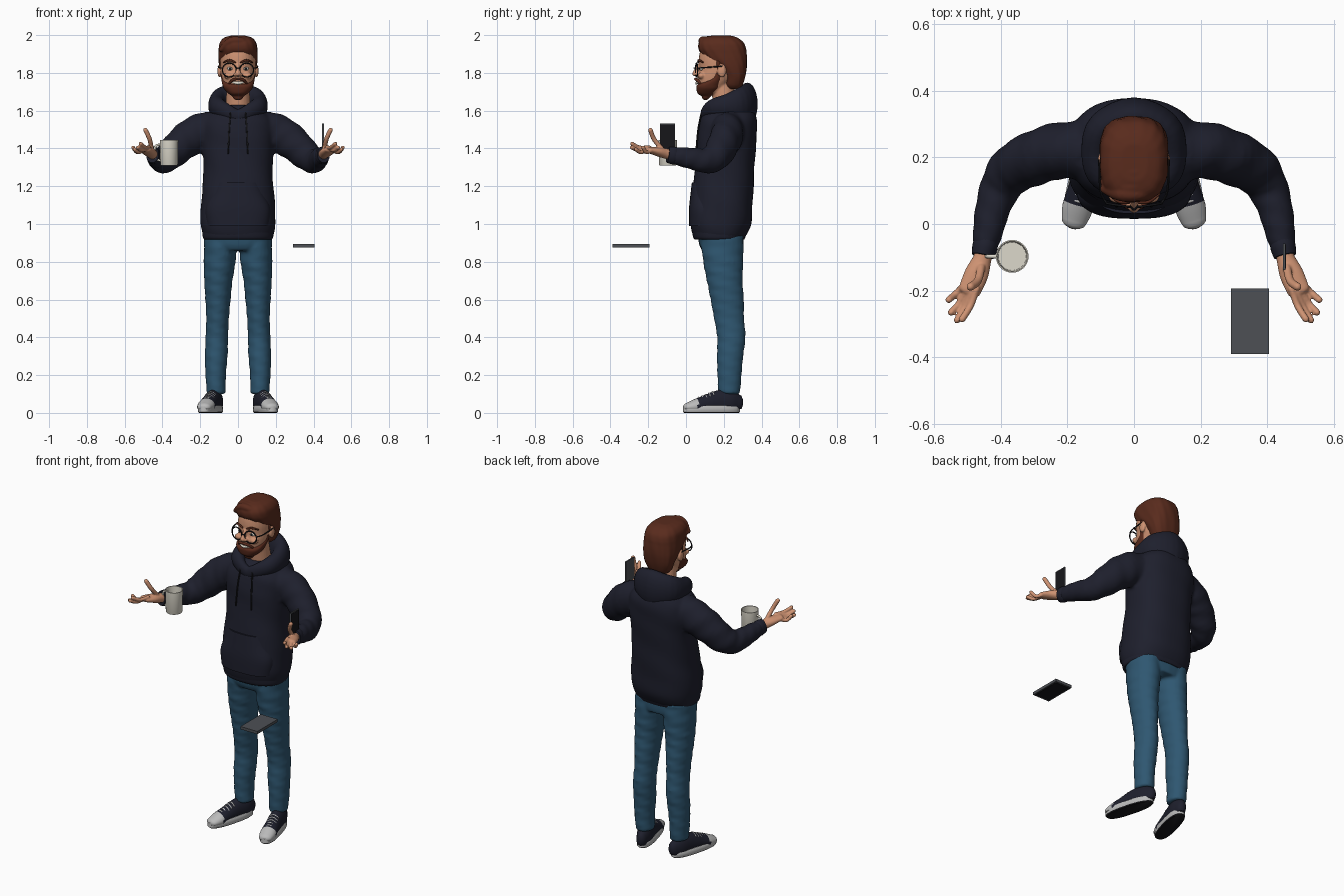
import bpy, bmesh, math
from mathutils import Vector, Matrix

cube = bpy.data.objects.get("Cube")
if cube:
    bpy.data.objects.remove(cube)

X, Y, Z = Vector((1, 0, 0)), Vector((0, 1, 0)), Vector((0, 0, 1))


def material(name, *rgb):
    m = bpy.data.materials.new(name)
    m.use_nodes = True
    m.diffuse_color = (*rgb, 1)
    m.node_tree.nodes["Principled BSDF"].inputs["Base Color"].default_value = (*rgb, 1)
    return m


NAVY = material("navy_fleece", .013, .014, .026)
DENIM = material("blue_denim", .028, .095, .165)
HAIR = material("auburn_hair", .10, .024, .012)
SKIN = material("warm_skin", .62, .29, .17)
IVORY = material("ivory", .72, .69, .6)
RUBBER = material("pale_rubber", .5, .5, .5)
BLACK = material("black", .008, .008, .01)
SLATE = material("slate_grey", .075, .08, .09)


def spline(rings, steps):
    """Smoothly resample rings of (x, y, z, half width, half depth)."""
    p = [rings[0]] + list(rings) + [rings[-1]]
    out = []
    for i in range(1, len(p) - 2):
        for s in range(steps):
            t = s / steps
            out.append([b + .5 * t * (c - a + t * (2*a - 5*b + 4*c - d + t * (3*(b - c) + d - a)))
                        for a, b, c, d in zip(p[i-1], p[i], p[i+1], p[i+2])])
    return out + [list(rings[-1])]


def tube(bm, rings, ref=Z, flat=False, n=24, power=2, steps=4, fold=0, waves=0, twist=2, ends=True):
    """Loft rounded sections along a path; flat keeps every section level."""
    pts = spline(rings, steps)
    sections = []
    for i, p in enumerate(pts):
        a, b = Vector(pts[max(i-1, 0)][:3]), Vector(pts[min(i+1, len(pts)-1)][:3])
        t = (b - a).normalized()
        side, up = X, Y
        if not flat:
            side = ref.cross(t).normalized()
            up = t.cross(side)
        sections.append((Vector(p[:3]), side, up, p[3], p[4], t, i / len(pts)))
    if ends:
        caps = []
        for sec, sign in ((sections[0], -1), (sections[-1], 1)):
            c, s, u, a, b, t, f = sec
            r = min(a, b)
            caps.append([(c + t*sign*r*math.sin(q), s, u, a*math.cos(q), b*math.cos(q), t, f)
                         for q in (.5, 1, 1.4)])
        sections = caps[0][::-1] + sections + caps[1]
    loops = []
    for c, s, u, a, b, t, f in sections:
        loop = []
        for k in range(n):
            q = 2 * math.pi * k / n
            w = 1 + fold * math.sin(waves * f + twist * q)
            cq, sq = math.cos(q), math.sin(q)
            e = 2 / power
            loop.append(bm.verts.new(c + s*(a*w*math.copysign(abs(cq)**e, cq))
                                     + u*(b*w*math.copysign(abs(sq)**e, sq))))
        loops.append(loop)
    for lo, hi in zip(loops, loops[1:]):
        for k in range(n):
            bm.faces.new((lo[k-1], lo[k], hi[k], hi[k-1]))
    bm.faces.new(loops[0][::-1])
    bm.faces.new(loops[-1])


def ball(bm, centre, size):
    m = Matrix.Translation(centre) @ Matrix.Diagonal((*size, 1))
    bmesh.ops.create_uvsphere(bm, u_segments=20, v_segments=12, radius=1, matrix=m)


def box(bm, lo, hi):
    lo, hi = Vector(lo), Vector(hi)
    bmesh.ops.create_cube(bm, size=1, matrix=Matrix.Translation((lo+hi)/2) @ Matrix.Diagonal((*(hi-lo), 1)))


def finish(bm, name, *mats, voxel=0, relax=3, rule=None):
    bmesh.ops.recalc_face_normals(bm, faces=bm.faces[:])
    me = bpy.data.meshes.new(name)
    bm.normal_update()
    if rule:
        for f in bm.faces:
            f.material_index = rule(f)
    bm.to_mesh(me)
    bm.free()
    ob = bpy.data.objects.new(name, me)
    bpy.context.collection.objects.link(ob)
    for m in mats:
        me.materials.append(m)
    if voxel:
        mod = ob.modifiers.new("blend", 'REMESH')
        mod.mode, mod.voxel_size, mod.use_smooth_shade = 'VOXEL', voxel, True
        mod = ob.modifiers.new("relax", 'SMOOTH')
        mod.factor, mod.iterations = .5, relax
    else:
        bpy.ops.object.select_all(action='DESELECT')
        ob.select_set(True)
        bpy.context.view_layer.objects.active = ob
        bpy.ops.object.shade_smooth_by_angle(angle=math.radians(45))
    return ob


def part(name, mat, *paths, voxel=0, **kw):
    bm = bmesh.new()
    for path in paths:
        tube(bm, path, **kw)
    return finish(bm, name, mat, voxel=voxel)


def levels(*rows):
    """Level sections from (height, front, back, half width)."""
    return [(0, (f + b) / 2, z, a, (b - f) / 2) for z, f, b, a in rows]


def flip(rings, s):
    return [(s * r[0], *r[1:]) for r in rings]


def line(r, *pts):
    return [(*p, r, r) for p in pts]


SIDES = ((1, "left"), (-1, "right"))

# Hooded sweater: body and sleeves blended together
bm = bmesh.new()
tube(bm, levels((.93, .04, .315, .184), (1, .022, .345, .198), (1.1, .025, .352, .196), (1.2, .036, .358, .187),
                (1.3, .05, .362, .183), (1.4, .058, .37, .188), (1.48, .063, .375, .195), (1.55, .075, .375, .185),
                (1.6, .1, .36, .14), (1.63, .13, .33, .09)),
     flat=True, n=48, power=2.4, fold=.008, waves=30, twist=3, ends=False)
arm = [(.14, .22, 1.5, .09, .1), (.22, .22, 1.475, .085, .1), (.29, .2, 1.43, .082, .092),
       (.36, .165, 1.365, .075, .08), (.4, .11, 1.335, .062, .068), (.425, .04, 1.345, .052, .058),
       (.437, -.02, 1.355, .046, .052), (.447, -.07, 1.362, .037, .043)]
for s, _ in SIDES:
    tube(bm, flip(arm, s), fold=.035, waves=45, ends=False)
finish(bm, "hoodie", NAVY, voxel=.01)

hood = [(0, .1, 1.57, .024, .033), (.05, .108, 1.59, .028, .04), (.1, .15, 1.615, .042, .05),
        (.113, .22, 1.625, .045, .065), (.09, .29, 1.635, .05, .09), (0, .325, 1.635, .055, .115)]
part("hood", NAVY, hood + flip(hood[-2::-1], -1), voxel=.008)
part("hoodie_hem", NAVY, levels((.918, .047, .308, .179), (.93, .038, .314, .186), (.965, .032, .328, .19)),
     flat=True, power=2.4, n=48, ends=False)
part("front_pocket", NAVY, levels((.99, .016, .2, .165), (1.08, .016, .2, .172), (1.16, .024, .2, .14),
                                  (1.22, .031, .2, .12)), flat=True, power=2.6, n=40, ends=False)
part("drawstrings", BLACK, *[flip(line(.0045, (.04, .082, 1.59), (.047, .064, 1.5), (.052, .053, 1.375)), s)
                             for s, _ in SIDES], n=8)

# Jeans
bm = bmesh.new()
leg = [(.115, .228, .1, .05, .058), (.118, .23, .2, .054, .064), (.115, .233, .3, .06, .07),
       (.112, .24, .4, .06, .075), (.108, .228, .5, .06, .08), (.106, .218, .6, .067, .088),
       (.104, .205, .7, .075, .095), (.097, .197, .8, .084, .106), (.092, .19, .94, .088, .115)]
for s, _ in SIDES:
    tube(bm, flip(leg, s), flat=True, fold=.028, waves=75, ends=False)
tube(bm, levels((.86, .085, .3, .13), (.89, .07, .305, .17), (.95, .06, .305, .176)), flat=True, power=2.4, ends=False)
finish(bm, "jeans", DENIM, voxel=.009)

# Head with neck, nose and ears
bm = bmesh.new()
tube(bm, levels((1.685, .08, .16, .035), (1.7, .068, .2, .055), (1.74, .062, .23, .075), (1.78, .062, .27, .086),
                (1.82, .07, .295, .092), (1.87, .068, .305, .095), (1.92, .076, .3, .09), (1.96, .1, .285, .075),
                (1.98, .15, .25, .04)), flat=True, n=32, power=2.2, ends=False)
tube(bm, [(0, .22, 1.56, .068, .066), (0, .19, 1.74, .06, .06)], ref=Y)
tube(bm, [(0, .07, 1.84, .01, .01), (0, .055, 1.815, .011, .012), (0, .046, 1.795, .016, .014)], ref=Y, n=12)
for s, _ in SIDES:
    ball(bm, (s*.098, .19, 1.81), (.011, .023, .034))
    ball(bm, (s*.015, .056, 1.79), (.011, .012, .009))
    ball(bm, (s*.05, .082, 1.785), (.026, .02, .018))
finish(bm, "head", SKIN, voxel=.005)

# Hair, beard and brows
bm = bmesh.new()
tube(bm, levels((1.715, .22, .285, .05), (1.735, .205, .3, .07), (1.78, .2, .314, .088), (1.83, .155, .322, .099),
                (1.87, .105, .323, .103), (1.905, .078, .32, .103), (1.93, .066, .317, .102), (1.96, .068, .305, .096),
                (1.985, .09, .275, .075), (1.997, .13, .24, .04)),
     flat=True, n=64, power=2.6, fold=.01, waves=9, twist=14, ends=False)
for k in range(4):
    y = .09 + .022 * k
    tube(bm, [(.068, y + .02, 1.94, .014, .012), (.02, y, 1.967 + .003*k, .02, .02),
              (-.04, y, 1.967, .022, .022), (-.088, y + .015, 1.925, .014, .014)], n=12)
finish(bm, "hair", HAIR, voxel=.005, relax=2)
part("beard", HAIR, levels((1.677, .085, .13, .03), (1.69, .062, .16, .05), (1.715, .055, .185, .074),
                           (1.735, .057, .195, .082), (1.752, .085, .2, .086), (1.775, .13, .2, .09),
                           (1.81, .15, .19, .095), (1.86, .15, .195, .101)), flat=True, n=40, power=2.5, voxel=.005)
part("moustache", HAIR, [(-.046, .078, 1.745, .006, .007), (-.025, .056, 1.764, .009, .008), (0, .05, 1.768, .008, .006),
                         (.025, .056, 1.764, .009, .008), (.046, .078, 1.745, .006, .007)], n=12)
part("teeth", IVORY, [(-.032, .066, 1.751, .004, .004), (0, .055, 1.746, .006, .008), (.032, .066, 1.751, .004, .004)], n=12)
part("eyebrows", HAIR, *[flip([(.016, .065, 1.856, .005, .005), (.045, .068, 1.867, .006, .006),
                               (.075, .09, 1.856, .004, .004)], s) for s, _ in SIDES], n=10)

# Eyes and round glasses
for s, side in SIDES:
    bm = bmesh.new()
    ball(bm, (s*.04, .084, 1.822), (.017, .012, .01))
    finish(bm, side + "_eye", IVORY)
    bm = bmesh.new()
    ball(bm, (s*.04, .074, 1.822), (.007, .004, .008))
    finish(bm, side + "_iris", BLACK)
    bpy.ops.mesh.primitive_torus_add(major_radius=.037, minor_radius=.0035, major_segments=32, minor_segments=8,
                                     location=(s*.046, .056, 1.815), rotation=(math.pi/2, 0, s*.15))
    rim = bpy.context.object
    rim.name = side + "_glasses_rim"
    rim.data.materials.append(BLACK)
    bpy.ops.object.shade_smooth()
part("glasses_bridge", BLACK, line(.0035, (-.011, .053, 1.822), (0, .043, 1.826), (.011, .053, 1.822)), n=8)
part("glasses_temples", BLACK, *[flip(line(.0035, (.082, .062, 1.825), (.1, .1, 1.828), (.104, .19, 1.835)), s)
                                 for s, _ in SIDES], n=8)

# Hands and cuffs
palm = [(.447, -.07, 1.367, .025, .028), (.455, -.105, 1.372, .028, .027), (.472, -.15, 1.383, .036, .024),
        (.493, -.2, 1.393, .034, .016)]
fingers = [((.472, -.195, 1.407), (.49, -.245, 1.405), (.515, -.285, 1.425)),
           ((.485, -.2, 1.4), (.507, -.25, 1.39), (.53, -.288, 1.405)),
           ((.5, -.2, 1.393), (.525, -.24, 1.38), (.548, -.265, 1.395)),
           ((.51, -.185, 1.387), (.535, -.21, 1.38), (.555, -.227, 1.405))]
thumb = line(.0125, (.458, -.13, 1.4), (.468, -.17, 1.45), (.49, -.188, 1.497))
for s, side in SIDES:
    bm = bmesh.new()
    tube(bm, flip(palm, s))
    for f in fingers:
        tube(bm, flip(line(.0105, *f), s), n=12)
    tube(bm, flip(thumb, s), ref=Y, n=12)
    finish(bm, side + "_hand", SKIN, voxel=.004, relax=2)
    part(side + "_cuff", NAVY, flip([(.442, -.052, 1.36, .036, .044), (.447, -.07, 1.363, .038, .047),
                                     (.453, -.096, 1.367, .034, .043)], s), ends=False)

# Canvas shoes: upper with pale toe cap, sole and laces
upper = [(0, .142, .05, .03, .05), (0, .1, .055, .042, .07), (0, .04, .055, .042, .065),
         (0, -.03, .045, .043, .05), (0, -.09, .035, .046, .037), (0, -.13, .03, .038, .024)]
sole = [(0, 0, 0, .043, .148), (0, 0, .006, .048, .155), (0, 0, .034, .048, .154), (0, 0, .038, .044, .149)]
for s, side in SIDES:
    bm = bmesh.new()
    tube(bm, upper, n=32)
    for v in bm.verts:
        v.co.z = max(v.co.z, .02)
    shoe = [finish(bm, side + "_shoe", NAVY, RUBBER, rule=lambda f: f.calc_center_median().y < -.085)]
    bm = bmesh.new()
    tube(bm, sole, flat=True, n=40, power=2.5, steps=1, ends=False)
    shoe.append(finish(bm, side + "_sole", RUBBER, BLACK, rule=lambda f: f.normal.z < -.5))
    laces = []
    for k in range(5):
        y = -.07 + .019 * k
        top = .078 + .0075 * k
        laces.append(line(.0045, (-.026, y, top - .012), (0, y, top + .003), (.026, y, top - .012)))
    shoe.append(part(side + "_laces", RUBBER, *laces, n=8))
    for ob in shoe:
        ob.location = (s*.146, .135, 0)
        ob.rotation_euler.z = s * math.radians(15)

# Mug: hollow turned cup with a loop handle
part_rings = [(.044, 0), (.046, .004), (.049, .135), (.045, .135), (.042, .012)]
part("mug", IVORY, [(-.365, -.097, 1.31 + h, r, r) for r, h in part_rings],
     flat=True, n=40, steps=1, ends=False)
part("mug_handle", IVORY, line(.006, (-.41, -.097, 1.42), (-.438, -.097, 1.41), (-.438, -.097, 1.35),
                               (-.41, -.097, 1.335)), ref=Y, n=10)

# Phone and tablet slabs with dark screens
for name, lo, hi, slo, shi in (
        ("phone", (.446, -.138, 1.37), (.454, -.058, 1.532), (.453, -.134, 1.375), (.4555, -.062, 1.527)),
        ("tablet", (.29, -.39, .876), (.404, -.193, .893), (.298, -.38, .8745), (.396, -.203, .878))):
    bm = bmesh.new()
    box(bm, lo, hi)
    finish(bm, name, SLATE)
    bm = bmesh.new()
    box(bm, slo, shi)
    finish(bm, name + "_screen", BLACK)
